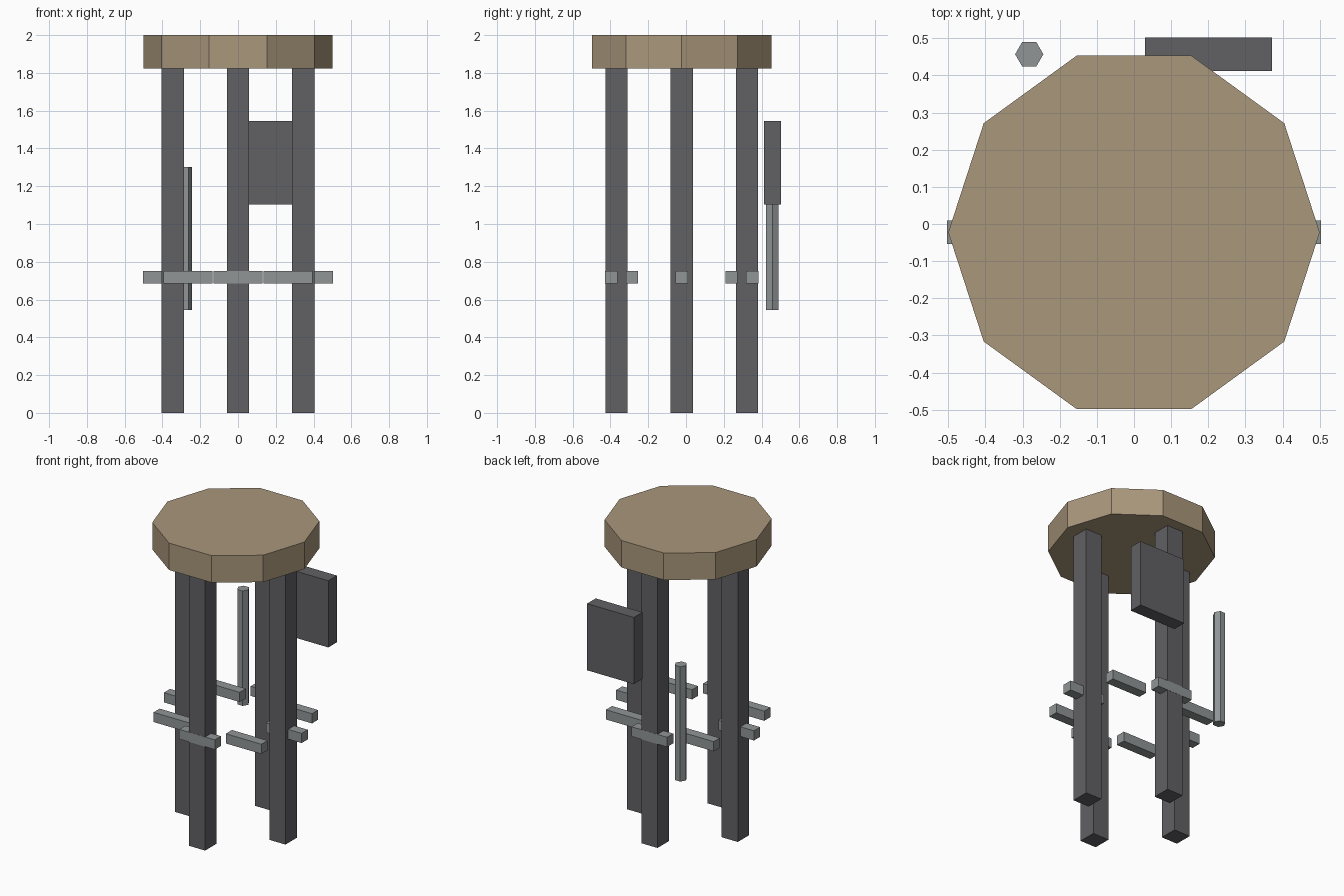
import bpy
import math

if "Cube" in bpy.data.objects:
    bpy.data.objects.remove(bpy.data.objects["Cube"])

CY = -0.0225  # stool axis sits slightly forward of the origin


def material(name, rgb):
    mat = bpy.data.materials.new(name)
    mat.diffuse_color = (*rgb, 1.0)
    mat.use_nodes = True
    mat.node_tree.nodes["Principled BSDF"].inputs["Base Color"].default_value = mat.diffuse_color
    return mat


TAN = material("tan_cushion", (0.40, 0.31, 0.20))
DARK = material("dark_metal", (0.12, 0.12, 0.13))
STEEL = material("light_metal", (0.28, 0.30, 0.30))


def finish(name, mat):
    obj = bpy.context.object
    obj.name = obj.data.name = name
    obj.data.materials.append(mat)
    return obj


def box(name, centre, size, mat):
    bpy.ops.mesh.primitive_cube_add(size=1, location=centre)
    obj = finish(name, mat)
    obj.scale = size
    bpy.ops.object.transform_apply(location=False, rotation=False, scale=True)
    return obj


def prism(name, sides, radius, x, y, z0, z1, mat):
    # the quarter turn puts a corner on the x axis
    bpy.ops.mesh.primitive_cylinder_add(
        vertices=sides, radius=radius, depth=z1 - z0,
        location=(x, y, (z0 + z1) / 2), rotation=(0, 0, math.pi / 2))
    bpy.ops.object.transform_apply(location=False, rotation=True, scale=False)
    return finish(name, mat)


# Ten-sided seat
prism("seat", 10, 0.5, 0, CY, 1.822, 2.0, TAN)

# Four square legs, one on each axis
for i, side in enumerate(("right", "back", "left", "front")):
    a = i * math.pi / 2
    box(f"{side}_leg",
        (0.345 * math.cos(a), CY + 0.345 * math.sin(a), 0.911),
        (0.118, 0.118, 1.822), DARK)

# Ring of eight short foot bars, all lying along x
for i in range(8):
    a = i * math.pi / 4
    box(f"foot_bar_{i + 1}",
        (0.373 * math.cos(a), CY + 0.373 * math.sin(a), 0.718),
        (0.26, 0.064, 0.064), STEEL)

# Rectangular panel and hexagonal rod behind the seat
box("back_panel", (0.2, 0.457, 1.324), (0.342, 0.09, 0.44), DARK)
prism("back_rod", 6, 0.038, -0.282, 0.457, 0.544, 1.302, STEEL)
